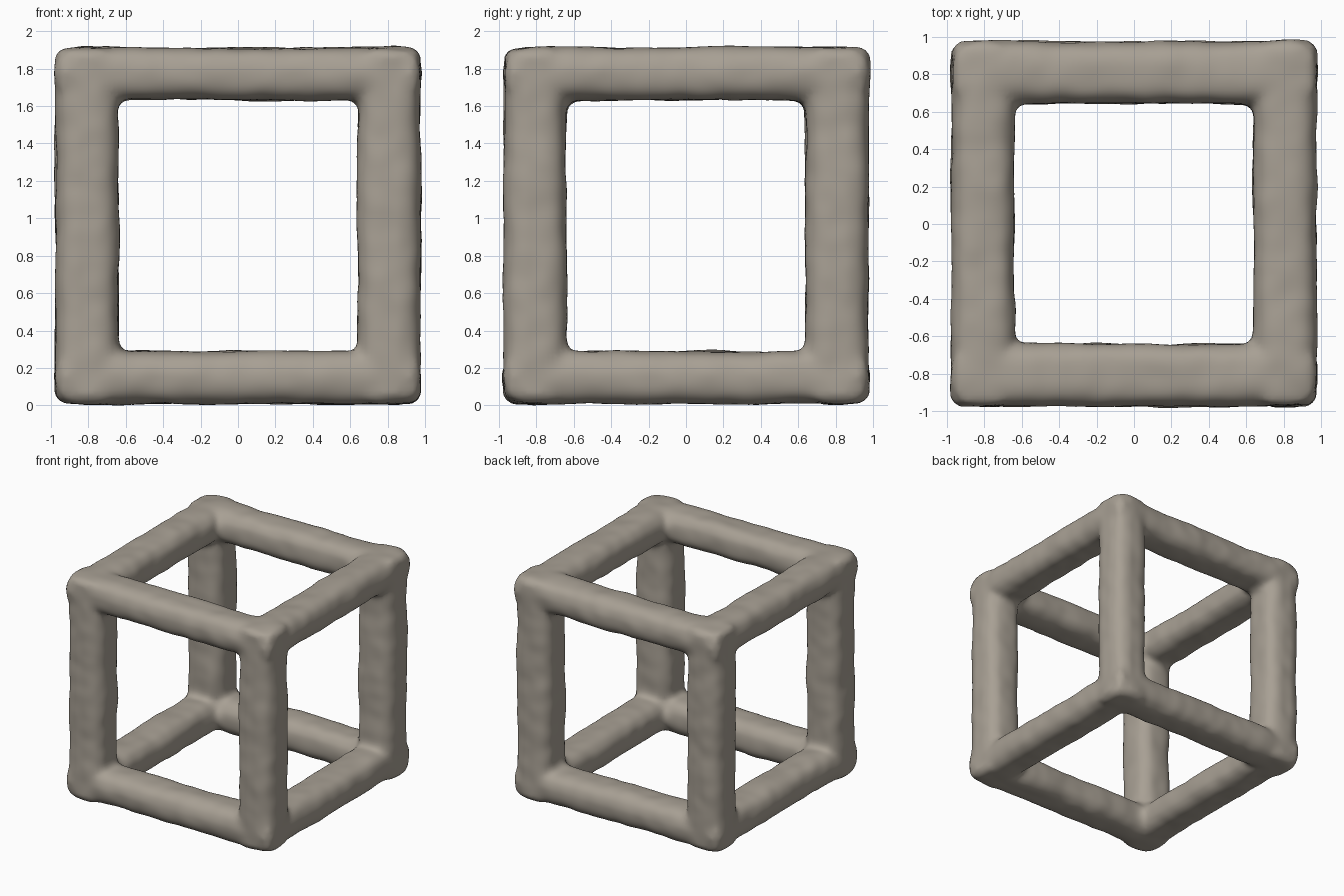
import bpy, bmesh
from mathutils import Vector, noise

cube = bpy.data.objects.get("Cube")
if cube:
    bpy.data.objects.remove(cube)

# Stone colour
stone = bpy.data.materials.new("warm grey stone")
stone.use_nodes = True
colour = (0.39, 0.35, 0.295, 1)
stone.diffuse_color = colour
shader = stone.node_tree.nodes["Principled BSDF"]
shader.inputs["Base Color"].default_value = colour
shader.inputs["Roughness"].default_value = 0.9

# Overall sizes of the open cube
OUT = 0.975
WIDE = 0.335
HIGH = 0.28
Z_MID, Z_HALF = 0.968, 0.952
END_TRIM = 0.035
ROUNDING = 0.115


def add_bar(target, axis, centre, size):
    """Add one box bar with its long edges rounded."""
    bar = bmesh.new()
    bmesh.ops.create_cube(bar, size=1)
    bmesh.ops.scale(bar, vec=size, verts=bar.verts)
    long_edges = [e for e in bar.edges
                  if abs((e.verts[0].co - e.verts[1].co)[axis]) > 0.5]
    bmesh.ops.bevel(bar, geom=long_edges, offset=ROUNDING, segments=6,
                    profile=0.5, affect="EDGES")
    bmesh.ops.translate(bar, vec=centre, verts=bar.verts)
    part = bpy.data.meshes.new("bar")
    bar.to_mesh(part)
    bar.free()
    target.from_mesh(part)
    bpy.data.meshes.remove(part)


# Twelve bars: four along each axis
frame = bmesh.new()
half = Vector((OUT, OUT, Z_HALF))
thick = Vector((WIDE, WIDE, HIGH))
for axis in range(3):
    a, b = [i for i in range(3) if i != axis]
    for sa in (-1, 1):
        for sb in (-1, 1):
            centre = Vector((0, 0, Z_MID))
            centre[a] += sa * (half[a] - thick[a] / 2)
            centre[b] += sb * (half[b] - thick[b] / 2)
            size = thick.copy()
            size[axis] = 2 * (half[axis] - END_TRIM)
            add_bar(frame, axis, centre, size)

mesh = bpy.data.meshes.new("open_cube_frame")
frame.to_mesh(mesh)
frame.free()
obj = bpy.data.objects.new("open_cube_frame", mesh)
bpy.context.collection.objects.link(obj)

# Fuse the bars and soften the joints
remesh = obj.modifiers.new("fuse", "REMESH")
remesh.mode = "VOXEL"
remesh.voxel_size = 0.025
soften = obj.modifiers.new("soften", "SMOOTH")
soften.factor = 0.5
soften.iterations = 8
bpy.context.view_layer.update()
fused = bpy.data.meshes.new_from_object(
    obj.evaluated_get(bpy.context.evaluated_depsgraph_get()))
obj.modifiers.clear()
obj.data = fused
bpy.data.meshes.remove(mesh)
fused.name = "open_cube_frame"

# Weathered, hand-worked surface
shifts = []
for v in fused.vertices:
    broad = noise.noise(v.co * 3)
    fine = noise.noise(v.co * 8 + Vector((5, 2, 7)))
    shifts.append(v.normal * (0.011 * broad + 0.006 * fine))
for v, shift in zip(fused.vertices, shifts):
    v.co += shift

# Stand it on the ground
low = min(v.co.z for v in fused.vertices)
for v in fused.vertices:
    v.co.z -= low

fused.materials.clear()
fused.materials.append(stone)
for p in fused.polygons:
    p.use_smooth = True
    p.material_index = 0
